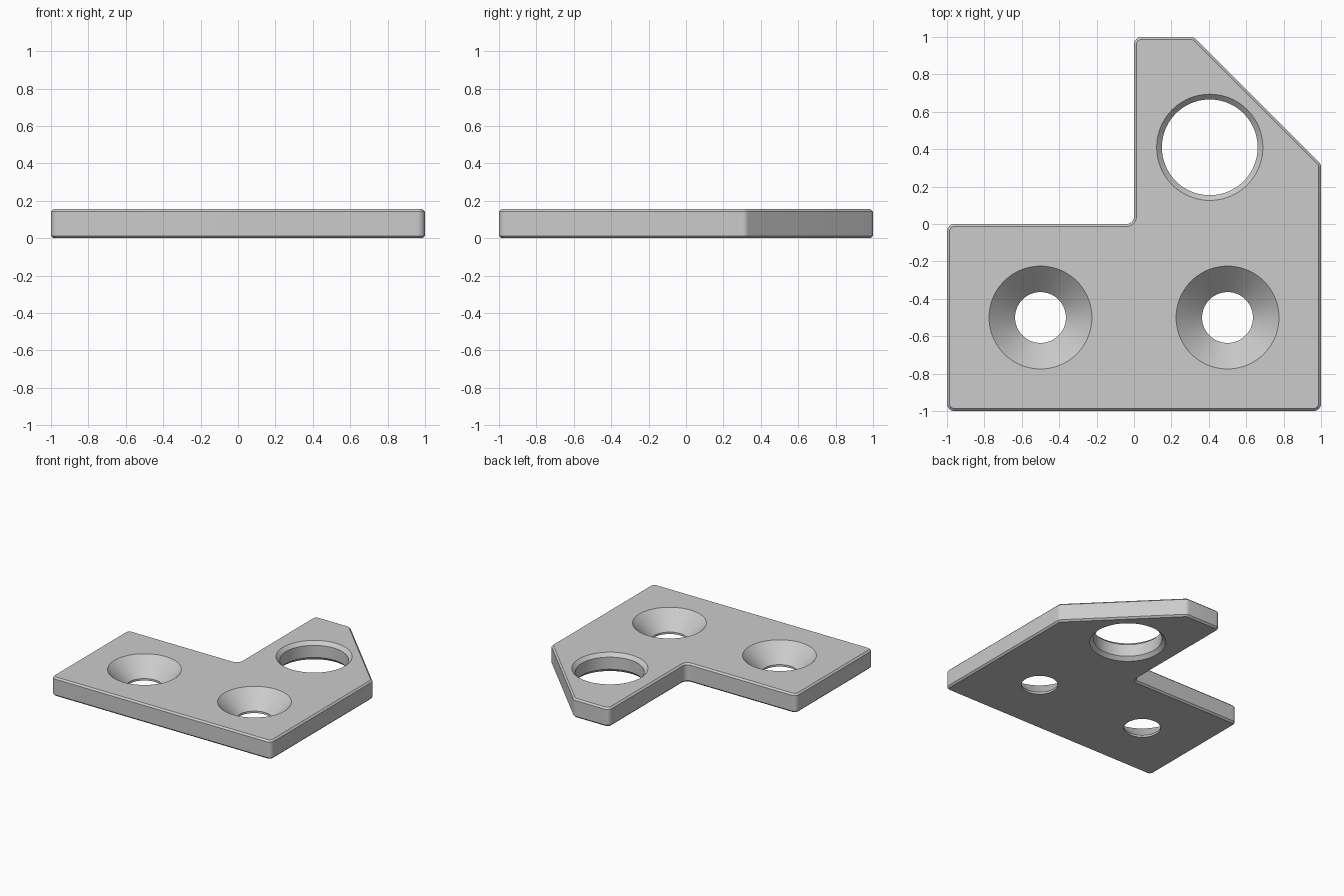
import bpy, bmesh, math
from mathutils import Vector

if "Cube" in bpy.data.objects:
    bpy.data.objects.remove(bpy.data.objects["Cube"], do_unlink=True)

HEIGHT = 0.155
FILLET = 0.04
CHAMFER = 0.013
SIDES = 80

grey = bpy.data.materials.new("light grey")
grey.use_nodes = True
grey.diffuse_color = (0.6, 0.6, 0.6, 1)
grey.node_tree.nodes["Principled BSDF"].inputs["Base Color"].default_value = grey.diffuse_color


def finish_object(bm, name):
    bmesh.ops.recalc_face_normals(bm, faces=bm.faces)
    mesh = bpy.data.meshes.new(name)
    bm.to_mesh(mesh)
    bm.free()
    mesh.materials.append(grey)
    obj = bpy.data.objects.new(name, mesh)
    bpy.context.collection.objects.link(obj)
    return obj


def rounded_outline(corners, radius, steps=6):
    """Replace every corner by an arc tangent to both neighbouring sides."""
    points = []
    for i, corner in enumerate(corners):
        p = Vector(corner)
        a = (Vector(corners[i - 1]) - p).normalized()
        b = (Vector(corners[(i + 1) % len(corners)]) - p).normalized()
        half = a.angle(b) / 2
        centre = p + (a + b).normalized() * radius / math.sin(half)
        start = p + a * radius / math.tan(half) - centre
        end = p + b * radius / math.tan(half) - centre
        for s in range(steps + 1):
            spoke = start.lerp(end, s / steps).normalized()
            points.append(centre + spoke * radius)
    return points


def lathe_cutter(name, x, y, profile):
    """Closed solid of revolution from (radius, z) pairs, bottom to top."""
    bm = bmesh.new()
    rings = []
    for r, z in profile:
        rings.append([bm.verts.new((x + r * math.cos(t), y + r * math.sin(t), z))
                      for t in (math.tau * k / SIDES for k in range(SIDES))])
    for low, high in zip(rings, rings[1:]):
        for k in range(SIDES):
            n = (k + 1) % SIDES
            bm.faces.new((low[k], low[n], high[n], high[k]))
    bm.faces.new(rings[0])
    bm.faces.new(rings[-1])
    obj = finish_object(bm, name)
    obj.hide_render = True
    return obj


# Plate: L-shaped outline with one clipped corner, extruded upwards
outline = [(-1, -1), (1, -1), (1, 0.32), (0.32, 1), (0, 1), (0, 0), (-1, 0)]
bm = bmesh.new()
base = bm.faces.new([bm.verts.new((p.x, p.y, 0)) for p in rounded_outline(outline, FILLET)])
top = bmesh.ops.extrude_face_region(bm, geom=[base], use_keep_orig=True)
bmesh.ops.translate(bm, vec=(0, 0, HEIGHT),
                    verts=[g for g in top["geom"] if isinstance(g, bmesh.types.BMVert)])
plate = finish_object(bm, "corner_plate")

# Chamfer along the upper and lower rims
rim = plate.modifiers.new("rim_chamfer", "BEVEL")
rim.width = CHAMFER
rim.segments = 1
rim.limit_method = "ANGLE"
rim.angle_limit = math.radians(60)
rim.use_clamp_overlap = False

# Countersunk screw holes and the large hole chamfered on both sides
over = 0.05
screw = [(0.136, -over), (0.136, 0.016), (0.275, HEIGHT), (0.275 + over, HEIGHT + over)]
edge = 0.028
large = [(0.256 + edge + over, -over), (0.256 + edge, 0), (0.256, edge),
         (0.256, HEIGHT - edge), (0.256 + edge, HEIGHT), (0.256 + edge + over, HEIGHT + over)]
cutters = [lathe_cutter("left_screw_hole", 0.5, -0.5, screw),
           lathe_cutter("right_screw_hole", -0.5, -0.5, screw),
           lathe_cutter("large_hole", 0.405, 0.41, large)]
for cutter in cutters:
    cut = plate.modifiers.new(cutter.name, "BOOLEAN")
    cut.operation = "DIFFERENCE"
    cut.solver = "EXACT"
    cut.object = cutter

# Apply the cuts, drop the cutters and shade
bpy.ops.object.select_all(action="DESELECT")
plate.select_set(True)
bpy.context.view_layer.objects.active = plate
for name in [m.name for m in plate.modifiers]:
    bpy.ops.object.modifier_apply(modifier=name)
for cutter in cutters:
    bpy.data.objects.remove(cutter, do_unlink=True)
bpy.ops.object.shade_smooth_by_angle(angle=math.radians(30))
